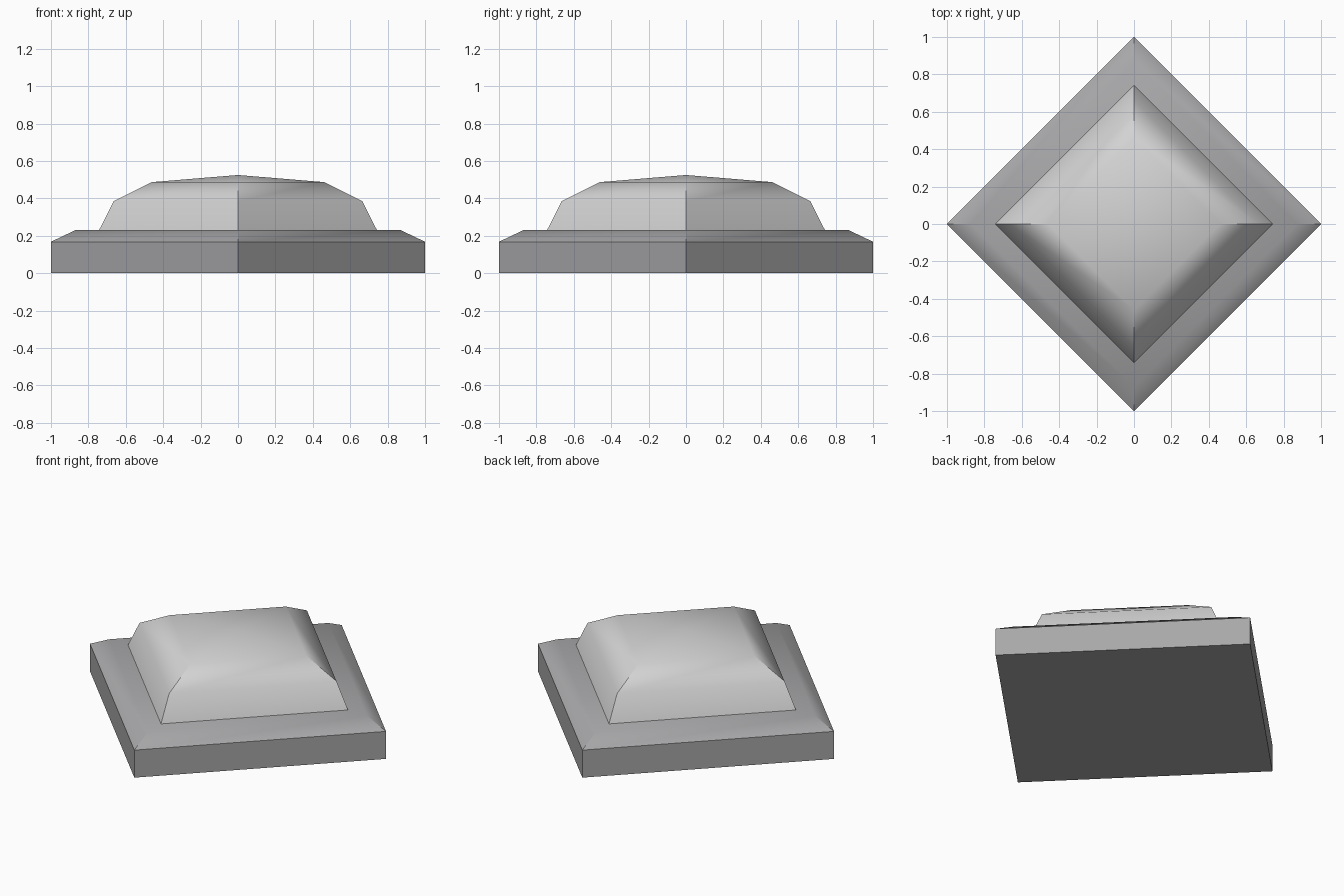
import bpy, bmesh, math

if "Cube" in bpy.data.objects:
    bpy.data.objects.remove(bpy.data.objects["Cube"])


def material(name, rgb):
    m = bpy.data.materials.new(name)
    m.diffuse_color = (*rgb, 1)
    m.use_nodes = True
    m.node_tree.nodes["Principled BSDF"].inputs["Base Color"].default_value = m.diffuse_color
    return m


def square_stack(name, profile, mat, apex=None, bottom=False):
    """Stack of diamond rings given as (corner radius, height)."""
    bm = bmesh.new()
    rings = [[bm.verts.new((r * x, r * y, z))
              for x, y in ((1, 0), (0, 1), (-1, 0), (0, -1))]
             for r, z in profile]
    for low, high in zip(rings, rings[1:]):
        for i in range(4):
            j = (i + 1) % 4
            bm.faces.new((low[i], low[j], high[j], high[i]))
    if bottom:
        bm.faces.new(rings[0][::-1])
    if apex is None:
        bm.faces.new(rings[-1])
    else:
        tip = bm.verts.new((0, 0, apex))
        for i in range(4):
            bm.faces.new((rings[-1][i], rings[-1][(i + 1) % 4], tip))
    mesh = bpy.data.meshes.new(name)
    bm.to_mesh(mesh)
    bm.free()
    mesh.materials.append(mat)
    ob = bpy.data.objects.new(name, mesh)
    bpy.context.collection.objects.link(ob)
    bpy.ops.object.select_all(action='DESELECT')
    ob.select_set(True)
    bpy.context.view_layer.objects.active = ob
    bpy.ops.object.shade_smooth_by_angle(angle=math.radians(40))
    return ob


base_grey = material("base grey", (0.39, 0.39, 0.40))
cap_grey = material("light grey", (0.65, 0.65, 0.65))

# Plinth with a bevelled upper rim
square_stack("base", [(1, 0), (1, 0.168), (0.87, 0.23)], base_grey, bottom=True)

# Domed button on top
square_stack("button_cap", [(0.743, 0.23), (0.665, 0.385), (0.46, 0.487)],
             cap_grey, apex=0.525)
